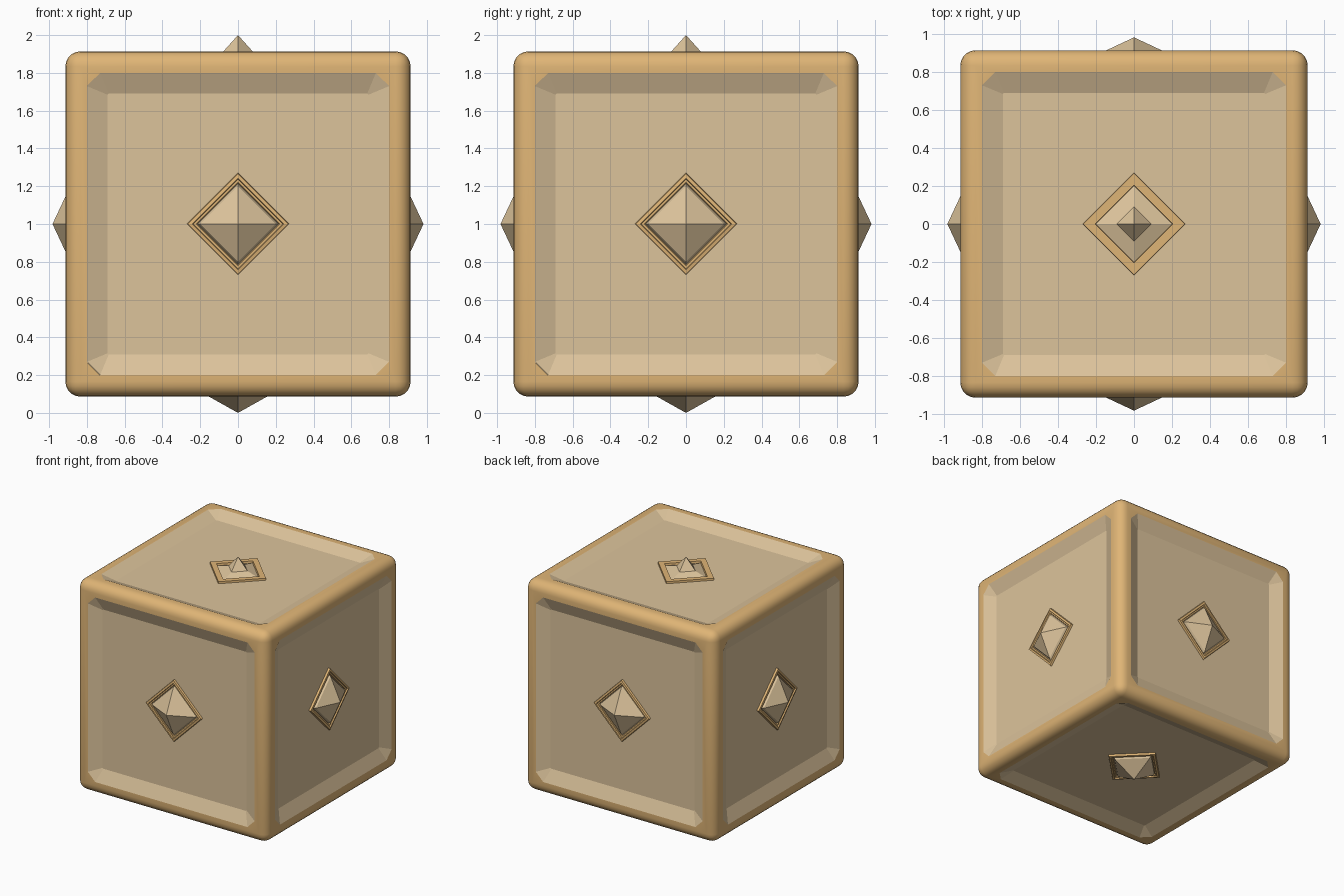
import bpy
import bmesh
from math import pi
from mathutils import Matrix, Vector

if "Cube" in bpy.data.objects:
    bpy.data.objects.remove(bpy.data.objects["Cube"], do_unlink=True)

HALF = 0.914      # half width of the box
ROUND = 0.08      # edge rounding
RIM = 0.80        # half width of each opening
CUT = 0.07        # clipped corner of each opening
FLOOR = 0.868     # distance of the sunken panels from the centre
CENTRE = Matrix.Translation((0, 0, 1))


def material(name, colour):
    mat = bpy.data.materials.new(name)
    mat.use_nodes = True
    mat.diffuse_color = (*colour, 1)
    mat.node_tree.nodes["Principled BSDF"].inputs["Base Color"].default_value = (*colour, 1)
    return mat


gold = material("warm gold", (0.74, 0.46, 0.18))
sand = material("pale sand", (0.72, 0.55, 0.33))


def finish(bm, name, mat, smooth=False):
    mesh = bpy.data.meshes.new(name)
    bm.to_mesh(mesh)
    bm.free()
    mesh.materials.append(mat)
    obj = bpy.data.objects.new(name, mesh)
    bpy.context.collection.objects.link(obj)
    if smooth:
        bpy.ops.object.select_all(action="DESELECT")
        obj.select_set(True)
        bpy.context.view_layer.objects.active = obj
        bpy.ops.object.shade_smooth_by_angle(angle=pi / 6)
    return obj


def loft(name, loops, mat, turn, cap=False):
    """Join loops of points, listed from outside to inside, then turn to a side."""
    bm = bmesh.new()
    rows = [[bm.verts.new(p) for p in loop] for loop in loops]
    for a, b in zip(rows, rows[1:]):
        for i in range(len(a)):
            j = (i + 1) % len(a)
            bm.faces.new((a[i], a[j], b[j], b[i]))
    if cap:
        bm.faces.new(rows[-1])
    bmesh.ops.remove_doubles(bm, verts=bm.verts, dist=0.0001)
    bm.transform(CENTRE @ turn)
    return finish(bm, name, mat)


def diamond(r, h):
    return [(r, 0, h), (0, r, h), (-r, 0, h), (0, -r, h)]


def clipped_square(r, c, h):
    loop = []
    for k in range(4):
        spin = Matrix.Rotation(k * pi / 2, 3, "Z")
        loop += [spin @ Vector((r, r - c, h)), spin @ Vector((r - c, r, h))]
    return loop


# Rounded frame with six clipped square openings
bm = bmesh.new()
bmesh.ops.create_cube(bm, size=2 * HALF)
bmesh.ops.bevel(bm, geom=bm.edges[:], offset=ROUND, segments=5, profile=0.5, affect="EDGES")
for face in [f for f in bm.faces if f.calc_area() > 1]:
    mid = face.calc_center_median()
    corners = list(face.verts)
    inner = [mid + (v.co - mid) * RIM / (HALF - ROUND) for v in corners]
    rim = []
    for i, p in enumerate(inner):
        for q in (inner[i - 1], inner[(i + 1) % 4]):
            rim.append(bm.verts.new(p + (q - p).normalized() * CUT))
    for i, v in enumerate(corners):
        a, b, c = rim[2 * i], rim[2 * i + 1], rim[(2 * i + 2) % 8]
        bm.faces.new((v, b, a))
        bm.faces.new((v, corners[(i + 1) % 4], c, b))
    bm.faces.remove(face)
bmesh.ops.recalc_face_normals(bm, faces=bm.faces)
bm.transform(CENTRE)
finish(bm, "rounded_frame", gold, smooth=True)

# Sunken panel, diamond ring and pointed stud on every side
sides = {
    "top": Matrix.Identity(4),
    "bottom": Matrix.Rotation(pi, 4, "X"),
    "front": Matrix.Rotation(pi / 2, 4, "X"),
    "back": Matrix.Rotation(-pi / 2, 4, "X"),
    "left": Matrix.Rotation(pi / 2, 4, "Y"),
    "right": Matrix.Rotation(-pi / 2, 4, "Y"),
}
grooved_ring = [(0.27, FLOOR), (0.265, 0.885), (0.242, 0.888),
                (0.237, 0.878), (0.222, 0.878), (0.217, FLOOR)]
flat_ring = [(0.27, FLOOR), (0.268, 0.885), (0.205, 0.885), (0.2, FLOOR)]
low_stud = [(0.212, FLOOR), (0.2, 0.888)]
tall_stud = [(0.2, FLOOR), (0.09, 0.9)]

for side, turn in sides.items():
    tray = [clipped_square(RIM, CUT, HALF), clipped_square(RIM - 0.11, 0.006, FLOOR)]
    loft(side + "_panel", tray, sand, turn, cap=True)
    ring, stud = (flat_ring, tall_stud) if side == "top" else (grooved_ring, low_stud)
    loft(side + "_diamond_ring", [diamond(r, h) for r, h in ring], gold, turn)
    tip = 1.0 if side in ("top", "bottom") else 0.982
    loft(side + "_stud", [diamond(r, h) for r, h in stud + [(0, tip)]], sand, turn)
